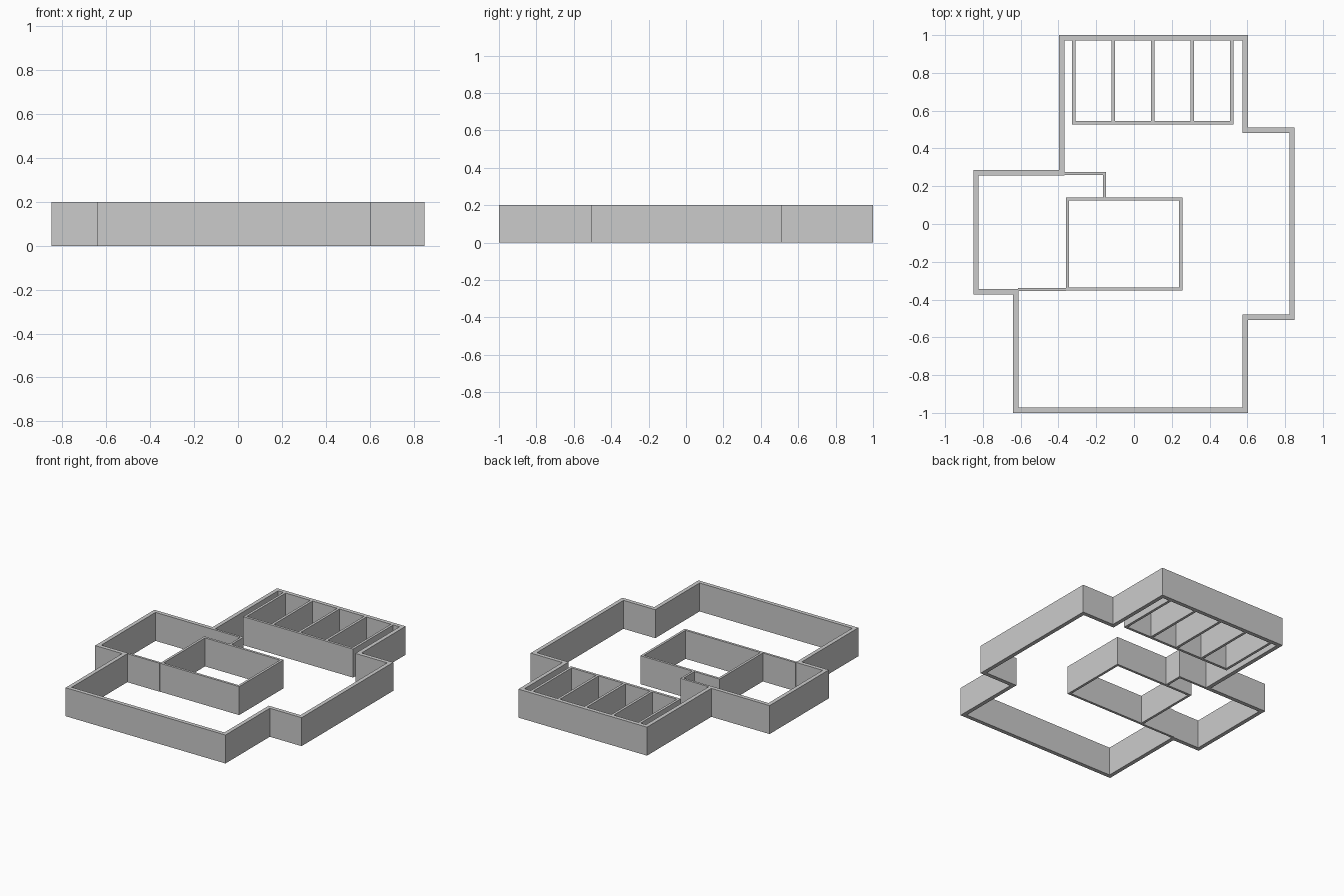
import bpy, bmesh
from mathutils import Vector

if "Cube" in bpy.data.objects:
    bpy.data.objects.remove(bpy.data.objects["Cube"])

H = 0.2  # wall height


def wall(name, path, left, right=0.0, closed=False):
    """Right-angled wall ribbon along a path, offset to its left and right, mitred."""
    pts = [Vector(p) for p in path]
    n = len(pts)
    count = n if closed else n - 1
    normals = []
    for i in range(count):
        d = (pts[(i + 1) % n] - pts[i]).normalized()
        normals.append(Vector((-d.y, d.x)))
    bm = bmesh.new()
    rings = []
    for i, p in enumerate(pts):
        if closed:
            m = normals[i - 1] + normals[i]
        elif i in (0, n - 1):
            m = normals[min(i, count - 1)]
        else:
            m = normals[i - 1] + normals[i]
        a, b = p + m * left, p - m * right
        rings.append([bm.verts.new((q.x, q.y, z))
                      for q, z in ((a, 0), (b, 0), (b, H), (a, H))])
    for i in range(count):
        r, s = rings[i], rings[(i + 1) % n]
        for k in range(4):
            j = (k + 1) % 4
            bm.faces.new((r[k], r[j], s[j], s[k]))
    if not closed:
        bm.faces.new(rings[0])
        bm.faces.new(rings[-1])
    bmesh.ops.recalc_face_normals(bm, faces=bm.faces)
    mesh = bpy.data.meshes.new(name)
    bm.to_mesh(mesh)
    bm.free()
    obj = bpy.data.objects.new(name, mesh)
    bpy.context.collection.objects.link(obj)
    return obj


# Outer wall, traced counter-clockwise along its outside face
wall("outer_wall", [
    (-0.64, -1.0), (0.603, -1.0), (0.603, -0.508), (0.85, -0.508),
    (0.85, 0.51), (0.603, 0.51), (0.603, 1.0), (-0.397, 1.0),
    (-0.397, 0.286), (-0.85, 0.286), (-0.85, -0.372), (-0.64, -0.372),
], 0.028, closed=True)

# Central room
wall("central_room", [(-0.36, -0.353), (0.256, -0.353), (0.256, 0.141), (-0.36, 0.141)],
     0.017, closed=True)

# Wall joining the central room to the left side
wall("left_link_wall", [(-0.613, -0.347), (-0.36, -0.347)], 0.008, 0.008)

# Short passage wall turning down to the central room
wall("passage_wall", [(-0.369, 0.267), (-0.156, 0.267), (-0.156, 0.141)], 0.008, 0.008)

# Row of stalls against the back wall
wall("stall_front_wall", [(-0.328, 0.535), (0.526, 0.535)], 0.009, 0.009)
for i in range(5):
    x = -0.319 + i * 0.209
    wall(f"stall_divider_{i + 1}", [(x, 0.544), (x, 0.972)], 0.009, 0.009)
